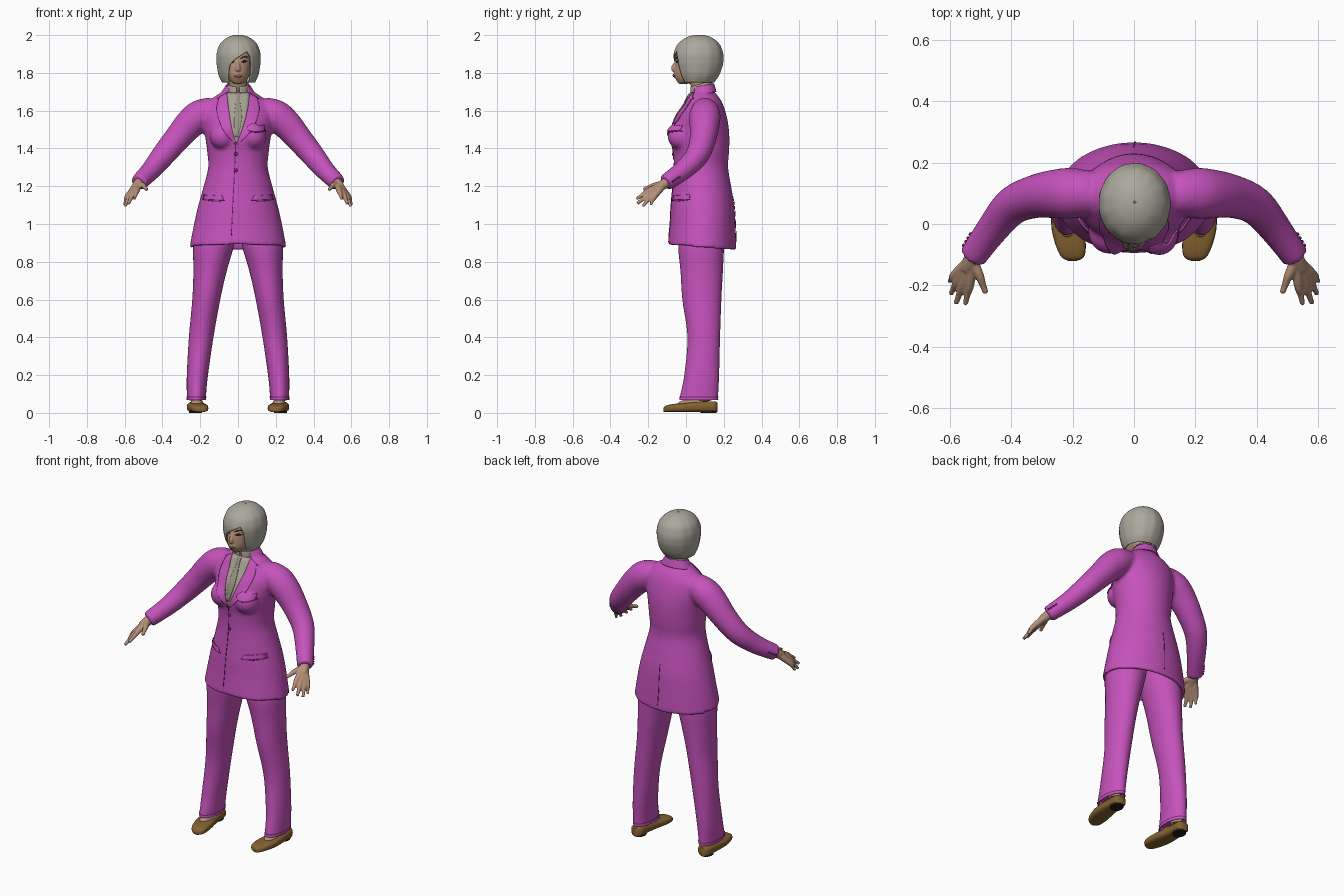
import bpy, bmesh, math
from mathutils import Vector
from mathutils.bvhtree import BVHTree

if "Cube" in bpy.data.objects:
    bpy.data.objects.remove(bpy.data.objects["Cube"])
TAU = math.tau


def material(name, *rgb):
    m = bpy.data.materials.new(name)
    m.use_nodes = True
    m.diffuse_color = (*rgb, 1)
    m.node_tree.nodes["Principled BSDF"].inputs["Base Color"].default_value = (*rgb, 1)
    return m


SUIT = material("magenta cloth", .56, .085, .5)
SEAM = material("dark magenta", .16, .02, .14)
HAIR = material("silver hair", .41, .39, .33)
SHIRT = material("stone shirt", .38, .36, .28)
TIE = material("grey tie", .31, .29, .23)
SKIN = material("skin", .47, .28, .19)
SHOE = material("brown leather", .23, .12, .03)
DARK = material("near black", .015, .012, .012)
LIPS = material("lips", .32, .13, .1)


def spline(rows, k=4):
    """Catmull-Rom interpolation of rows of numbers."""
    out = []
    for i in range(len(rows) - 1):
        a, b, c, d = (rows[max(i - 1, 0)], rows[i], rows[i + 1], rows[min(i + 2, len(rows) - 1)])
        for j in range(k):
            t = j / k
            out.append(tuple(q + .5 * t * (r - p + t * (2*p - 5*q + 4*r - s + t * (3*(q - r) + s - p)))
                             for p, q, r, s in zip(a, b, c, d)))
    return out + [tuple(rows[-1])]


def ring(z, cx, cy, rx, ry, tilt=0, a0=0, a1=TAU, n=40, wave=0):
    pts = []
    for i in range(n + 1):
        a = a0 + (a1 - a0) * i / n
        k = 1 + wave * math.sin(13 * a)
        y = -ry * k * math.cos(a)
        pts.append(Vector((cx + rx * k * math.sin(a), cy + y, z + tilt * y)))
    return pts


def loft(bm, rings, cap=True):
    vs = [[bm.verts.new(p) for p in r] for r in rings]
    for u, v in zip(vs, vs[1:]):
        for i in range(len(u) - 1):
            bm.faces.new((u[i], u[i + 1], v[i + 1], v[i]))
    if cap:
        for r in (vs[0], vs[-1]):
            bm.faces.new(r[:-1])


def tube(bm, path, s=1, n=16):
    rows = spline(path)
    pts = [Vector((s * r[0], r[1], r[2])) for r in rows]
    rings = []
    for i, p in enumerate(pts):
        q = (pts[min(i + 1, len(pts) - 1)] - pts[max(i - 1, 0)]).to_track_quat('Z', 'Y')
        rings.append([p + q @ Vector((math.cos(TAU * j / n), math.sin(TAU * j / n), 0)) * rows[i][3]
                      for j in range(n + 1)])
    loft(bm, rings)


def ball(bm, c, r):
    v = bmesh.ops.create_uvsphere(bm, u_segments=20, v_segments=12, radius=1)["verts"]
    for p in v:
        p.co = Vector([a + b * q for a, b, q in zip(c, r, p.co)])


def finish(name, bm, mat, voxel=0, solid=0, rounds=5):
    bmesh.ops.remove_doubles(bm, verts=bm.verts, dist=1e-5)
    bmesh.ops.recalc_face_normals(bm, faces=bm.faces)
    me = bpy.data.meshes.new(name)
    bm.to_mesh(me)
    bm.free()
    me.materials.append(mat)
    me.polygons.foreach_set("use_smooth", [True] * len(me.polygons))
    me.set_sharp_from_angle(angle=math.radians(50))
    ob = bpy.data.objects.new(name, me)
    bpy.context.collection.objects.link(ob)
    if voxel:
        m = ob.modifiers.new("blend", 'REMESH')
        m.mode, m.voxel_size, m.use_smooth_shade = 'VOXEL', voxel, True
        m = ob.modifiers.new("relax", 'SMOOTH')
        m.factor, m.iterations = .5, rounds
    if solid:
        m = ob.modifiers.new("thickness", 'SOLIDIFY')
        m.thickness, m.offset = solid, 0
    return ob


def surface(ob):
    return BVHTree.FromObject(ob, bpy.context.evaluated_depsgraph_get())


def patch(name, a, b, mat, tree, off=.003, side=-1, solid=.005):
    """Thin plate between two (x, z) edges, laid on a surface."""
    bm, rows, y = bmesh.new(), [], 0
    for p, q in zip(spline(a), spline(b)):
        row = []
        for j in range(9):
            x, z = (u + (v - u) * j / 8 for u, v in zip(p, q))
            hit = tree.ray_cast(Vector((x, side, z)), Vector((0, -side, 0)))[0]
            y = hit.y if hit else y
            row.append(Vector((x, y + side * off, z)))
        rows.append(row)
    loft(bm, rows, cap=False)
    return finish(name, bm, mat, solid=solid)


# Jacket: torso, bust and sleeves blended into one surface
bm = bmesh.new()
torso = [(1.72, 0, .092, .06, .05), (1.7, 0, .09, .085, .06), (1.67, 0, .0925, .13, .083),
         (1.63, 0, .094, .172, .103), (1.58, 0, .084, .188, .129), (1.52, 0, .078, .183, .147),
         (1.45, 0, .075, .172, .155), (1.38, 0, .08, .163, .148), (1.3, 0, .079, .158, .144),
         (1.2, 0, .084, .182, .155), (1.1, 0, .0875, .21, .168), (1, 0, .088, .233, .174),
         (.875, 0, .085, .257, .182)]
rows = spline(torso) + [(.877, 0, .085, .235, .16), (.97, 0, .085, .21, .145)]
loft(bm, [ring(*r, tilt=-.085 * max(0, (1 - r[0]) / .125)) for r in rows])
arm = [(.13, .1, 1.605, .07), (.2, .1, 1.575, .083), (.255, .098, 1.53, .08), (.32, .09, 1.455, .071),
       (.395, .06, 1.365, .063), (.46, -.015, 1.285, .053), (.527, -.108, 1.218, .045)]
for s in (1, -1):
    tube(bm, arm, s, 24)
    ball(bm, (s * .08, -.025, 1.465), (.07, .073, .072))
jacket = finish("jacket", bm, SUIT, voxel=.01)
cloth = surface(jacket)

# Shirt front, tie, lapels
left = [(-.06, 1.695), (-.048, 1.6), (-.032, 1.5), (-.012, 1.43)]
right = [(.062, 1.695), (.05, 1.6), (.022, 1.5), (-.008, 1.43)]
patch("shirt_front", left, right, SHIRT, cloth, .002)
patch("tie", [(-.012, 1.69), (-.01, 1.655), (-.02, 1.56), (-.018, 1.46)],
      [(.012, 1.69), (.01, 1.655), (.02, 1.56), (-.002, 1.46)], TIE, cloth, .006)
patch("right_lapel", left, [(-.1, 1.67), (-.112, 1.6), (-.08, 1.5), (-.016, 1.42)], SUIT, cloth, .005)
patch("left_lapel", right, [(.1, 1.67), (.112, 1.6), (.075, 1.5), (-.002, 1.42)], SUIT, cloth, .005)


def line(name, pts, side=-1, w=.0025, tree=cloth):
    patch(name, [(x - w, z + w) for x, z in pts], [(x + w, z - w) for x, z in pts], SEAM, tree, .002, side, .002)


# Seams, pockets and buttons
line("front_seam", [(-.012, 1.42), (-.02, 1.25), (-.028, 1.1), (-.035, .94)], w=.0018)
line("back_vent", [(0, 1.14), (0, 1.0), (.004, .9)], 1, w=.002)
for s, word in ((1, "left"), (-1, "right")):
    patch(word + "_pocket_flap", [(s * .085, 1.15), (s * .18, 1.155)],
          [(s * .075, 1.125), (s * .185, 1.13)], SUIT, cloth, .005)
    line(word + "_pocket_seam", [(s * .07, 1.125), (s * .13, 1.122), (s * .186, 1.13)])
    line(word + "_lapel_notch", [(s * .068, 1.655), (s * .11, 1.665)], w=.0015)
patch("pocket_square", [(.05, 1.515), (.085, 1.535), (.11, 1.52), (.142, 1.525)],
      [(.05, 1.495), (.08, 1.49), (.11, 1.49), (.142, 1.495)], SUIT, cloth, .007)
line("breast_pocket_seam", [(.05, 1.49), (.1, 1.485), (.145, 1.492)])
bm = bmesh.new()
for z in (1.37, 1.285):
    y = cloth.ray_cast(Vector((-.012, -1, z)), Vector((0, 1, 0)))[0].y
    ball(bm, (-.012, y - .002, z), (.01, .005, .01))
for s in (1, -1):
    for t in (.015, .03, .045, .06):
        p = Vector((s * (.527 - t * .55), -.108 + t * .75, 1.218 + t * .5))
        hit = cloth.ray_cast(p + Vector((s * .2, .15, 0)), Vector((-s * .8, -.6, 0)).normalized())[0]
        if hit:
            ball(bm, hit, (.006, .006, .006))
finish("buttons", bm, SEAM)

# Collars around the neck
for name, mat, rows, gap, tilt in (
        ("jacket_collar", SUIT, [(1.685, 0, .09, .092, .068), (1.715, 0, .09, .072, .06), (1.732, 0, .09, .062, .055)], .75, .2),
        ("shirt_collar", SHIRT, [(1.675, 0, .085, .066, .064), (1.71, 0, .083, .06, .058), (1.742, 0, .08, .054, .053)], .12, .3)):
    bm = bmesh.new()
    loft(bm, [ring(*r, tilt=tilt, a0=gap, a1=TAU - gap) for r in spline(rows)], cap=False)
    finish(name, bm, mat, solid=.007)

# Trousers, ankles and shoes
leg = [(.97, .115, .085, .105, .115), (.88, .13, .08, .107, .121), (.75, .148, .083, .088, .112),
       (.6, .168, .084, .074, .103), (.4, .195, .094, .065, .086), (.2, .215, .083, .056, .092),
       (.095, .22, .07, .051, .1), (.068, .22, .068, .052, .103)]
shoe = [(-.12, .2, .014, .02), (-.108, .2, .036, .033), (-.075, .205, .048, .042), (-.02, .215, .053, .048),
        (.04, .222, .048, .054), (.1, .225, .042, .056), (.15, .225, .037, .057), (.166, .225, .022, .052)]
for s, word in ((1, "left"), (-1, "right")):
    bm = bmesh.new()
    rows = spline(leg, 6) + [(.07, .22, .068, .046, .095), (.1, .22, .07, .043, .09)]
    loft(bm, [ring(z, s * x, *r) for z, x, *r in rows])
    finish(word + "_trouser_leg", bm, SUIT)
    bm = bmesh.new()
    loft(bm, [ring(.088, s * .22, .068, .053, .103), ring(.082, s * .22, .068, .0535, .1045)], cap=False)
    finish(word + "_hem_seam", bm, SEAM)
    bm = bmesh.new()
    tube(bm, [(.222, .1, .03, .036), (.222, .1, .08, .034), (.22, .095, .14, .036)], s)
    ball(bm, (s * .217, .03, .045), (.036, .075, .028))
    finish(word + "_foot", bm, SKIN)
    bm = bmesh.new()
    rings = []
    for y, x, w, h in spline(shoe):
        pts = []
        for i in range(25):
            c, d = math.cos(TAU * i / 24), math.sin(TAU * i / 24)
            pts.append(Vector((s * x + w * math.copysign(abs(c) ** .7, c), y,
                               .004 + h / 2 * (1 + math.copysign(abs(d) ** .6, d)))))
        rings.append(pts)
    loft(bm, rings)
    finish(word + "_shoe", bm, SHOE)
    bm = bmesh.new()
    loft(bm, [ring(0, s * .225, .12, .034, .042), ring(.014, s * .225, .12, .036, .044)])
    finish(word + "_heel", bm, DARK)

# Hands: wrist, palm and fingers blended together
fingers = [((.505, -.165, 1.205), (.483, -.225, 1.183), .0105), ((.535, -.195, 1.178), (.55, -.262, 1.133), .0095),
           ((.557, -.195, 1.16), (.58, -.258, 1.108), .0098), ((.574, -.184, 1.149), (.597, -.228, 1.094), .0093),
           ((.585, -.167, 1.145), (.602, -.188, 1.1), .0085)]
for s, word in ((1, "left"), (-1, "right")):
    bm = bmesh.new()
    tube(bm, [(.505, -.08, 1.237, .028), (.53, -.118, 1.21, .027), (.545, -.15, 1.19, .022)], s)
    for k, tip, r in fingers:
        mid = [a + (b - a) * .55 for a, b in zip(k, tip)]
        tube(bm, [(.53, -.115, 1.212, .02), (*k, .0155), (*mid, r + .001), (*tip, r - .001)], s, 12)
    finish(word + "_hand", bm, SKIN, voxel=.005, rounds=2)

# Head, nose and neck
bm = bmesh.new()
skull = [(1.742, 0, -.015, .02, .024), (1.757, 0, 0, .042, .049), (1.785, 0, .02, .06, .082),
         (1.82, 0, .035, .069, .096), (1.87, 0, .045, .074, .099), (1.92, 0, .052, .07, .096),
         (1.97, 0, .06, .04, .05)]
loft(bm, [ring(*r) for r in spline(skull)])
tube(bm, [(0, .085, 1.67, .05), (0, .075, 1.73, .049), (0, .06, 1.79, .048)])
tube(bm, [(0, -.045, 1.872, .007), (0, -.06, 1.845, .009), (0, -.068, 1.822, .013), (0, -.055, 1.813, .011)])
ball(bm, (0, -.058, 1.787), (.02, .012, .012))
head = finish("head", bm, SKIN, voxel=.005, rounds=3)
face = surface(head)

# Face details
patch("lips", [(-.021, 1.787), (-.008, 1.793), (.008, 1.793), (.021, 1.787)],
      [(-.021, 1.785), (-.008, 1.779), (.008, 1.779), (.021, 1.785)], LIPS, face, .001, solid=.002)
for s, word in ((1, "left"), (-1, "right")):
    patch(word + "_eye", [(s * .019, 1.859), (s * .033, 1.867), (s * .05, 1.863)],
          [(s * .019, 1.857), (s * .033, 1.853), (s * .05, 1.861)], DARK, face, .001, solid=.002)
    patch(word + "_eyebrow", [(s * .014, 1.879), (s * .035, 1.889), (s * .058, 1.884)],
          [(s * .014, 1.873), (s * .035, 1.882), (s * .058, 1.882)], DARK, face, .001, solid=.002)

# Bob haircut: open at the face, with a fringe swept over one eye
bob = [(1.752, .06, .084, .086, .72, -.62), (1.79, .064, .102, .108, .66, -.52), (1.84, .066, .111, .124, .62, -.4),
       (1.87, .066, .113, .128, .6, -.16), (1.892, .066, .113, .128, .54, .12), (1.915, .066, .109, .123, .42, .42),
       (1.95, .067, .095, .107, .42, .42), (1.98, .068, .063, .072, .42, .42), (1.994, .069, .03, .034, .42, .42),
       (1.997, .07, .004, .004, .42, .42)]
bm = bmesh.new()
loft(bm, [ring(z, .002, cy, rx, ry, a0=max(a, b), a1=TAU + b, n=64, wave=.007)
          for z, cy, rx, ry, a, b in spline(bob, 5)], cap=False)
finish("hair", bm, HAIR, solid=.008)
